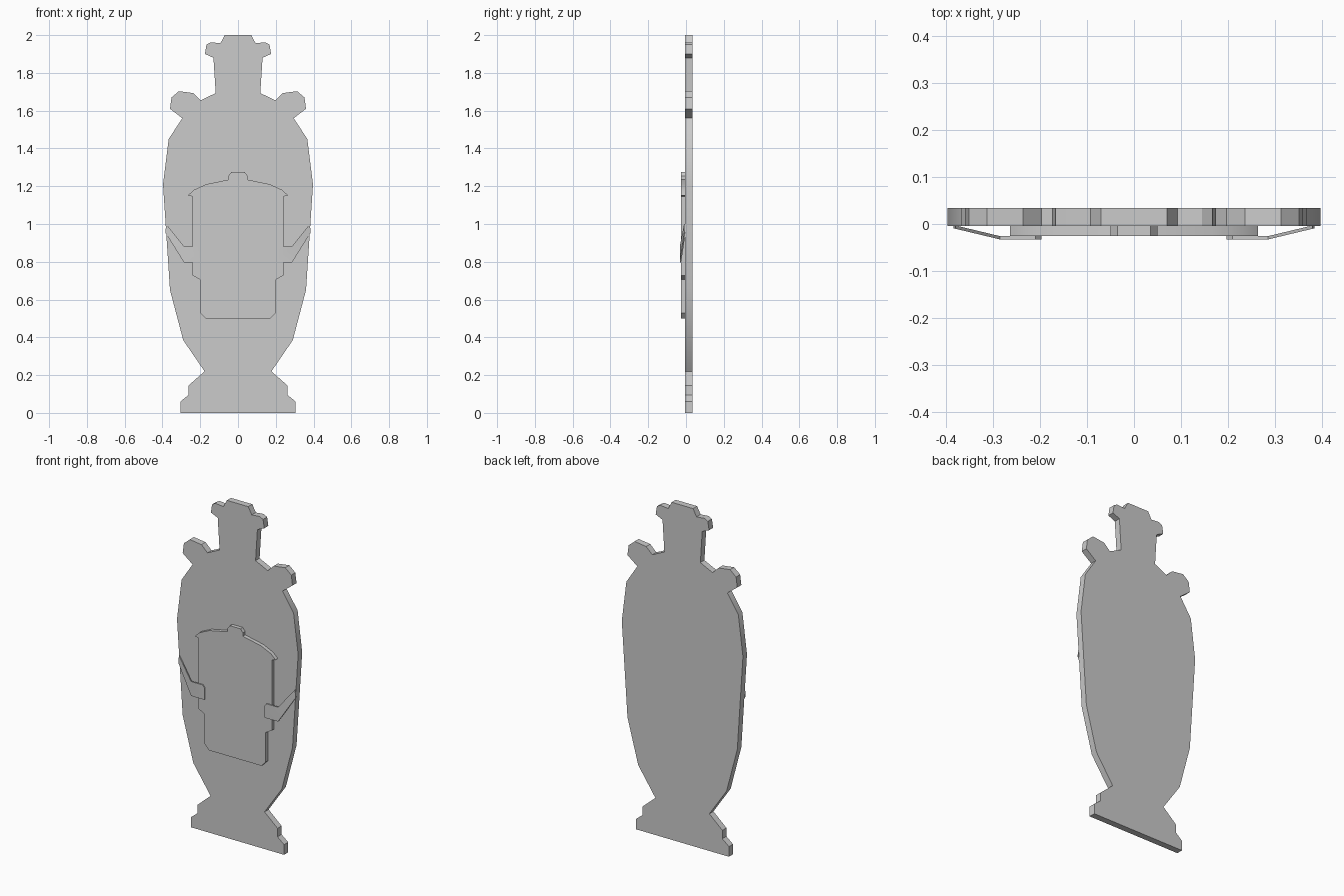
import bpy, bmesh, math

if "Cube" in bpy.data.objects:
    bpy.data.objects.remove(bpy.data.objects["Cube"])


def finish(name, bm):
    bmesh.ops.recalc_face_normals(bm, faces=bm.faces)
    me = bpy.data.meshes.new(name)
    bm.to_mesh(me)
    bm.free()
    ob = bpy.data.objects.new(name, me)
    bpy.context.collection.objects.link(ob)
    bpy.ops.object.select_all(action='DESELECT')
    bpy.context.view_layer.objects.active = ob
    ob.select_set(True)
    bpy.ops.object.shade_smooth_by_angle(angle=math.radians(30))
    return ob


def slab(name, half, y_front, y_back):
    """Extrude a left-right symmetric outline, given as its right half from bottom to top."""
    outline = half + [(-x, z) for x, z in reversed(half)]
    bm = bmesh.new()
    face = bm.faces.new([bm.verts.new((x, y_front, z)) for x, z in outline])
    ext = bmesh.ops.extrude_face_region(bm, geom=[face])
    verts = [g for g in ext['geom'] if isinstance(g, bmesh.types.BMVert)]
    bmesh.ops.translate(bm, verts=verts, vec=(0, y_back - y_front, 0))
    return finish(name, bm)


def strap(name, side):
    """Thin flat tab plus a tapering arm that slopes back to the vase."""
    tab = [(.285, .795), (.285, .88), (.21, .88), (.197, .865), (.197, .795)]
    arm = [(.385, .955), (.38, 1.0)]
    pts = tab + arm

    def depth(x):
        return -.033 + max(0, x - .285) * .24

    bm = bmesh.new()
    v = [bm.verts.new((side * x, depth(x), z)) for x, z in pts]
    faces = [bm.faces.new(v[:5]), bm.faces.new((v[1], v[0], v[5], v[6]))]
    ext = bmesh.ops.extrude_face_region(bm, geom=faces)
    verts = [g for g in ext['geom'] if isinstance(g, bmesh.types.BMVert)]
    bmesh.ops.translate(bm, verts=verts, vec=(0, .007, 0))
    return finish(name, bm)


# Vase silhouette: foot, belly, shoulder handles, neck and lip
vase = [(.305, 0), (.305, .06), (.262, .095), (.262, .145), (.177, .22),
        (.29, .385), (.36, .65), (.397, 1.21), (.367, 1.45), (.295, 1.56),
        (.36, 1.61), (.352, 1.67), (.313, 1.703), (.237, 1.693), (.197, 1.655),
        (.118, 1.693), (.13, 1.88), (.175, 1.9), (.167, 1.95), (.145, 1.962),
        (.093, 1.957), (.07, 2.0)]
slab("vase_body", vase, -.004, .034)

# Lidded pot in relief on the front
pot = [(.172, .5), (.2, .53), (.2, .705), (.24, .728), (.24, 1.145),
       (.264, 1.152), (.235, 1.18), (.17, 1.21), (.05, 1.235), (.05, 1.255),
       (.035, 1.275)]
slab("pot_relief", pot, -.026, -.004)

# Pair of side straps
strap("strap_right", 1)
strap("strap_left", -1)
